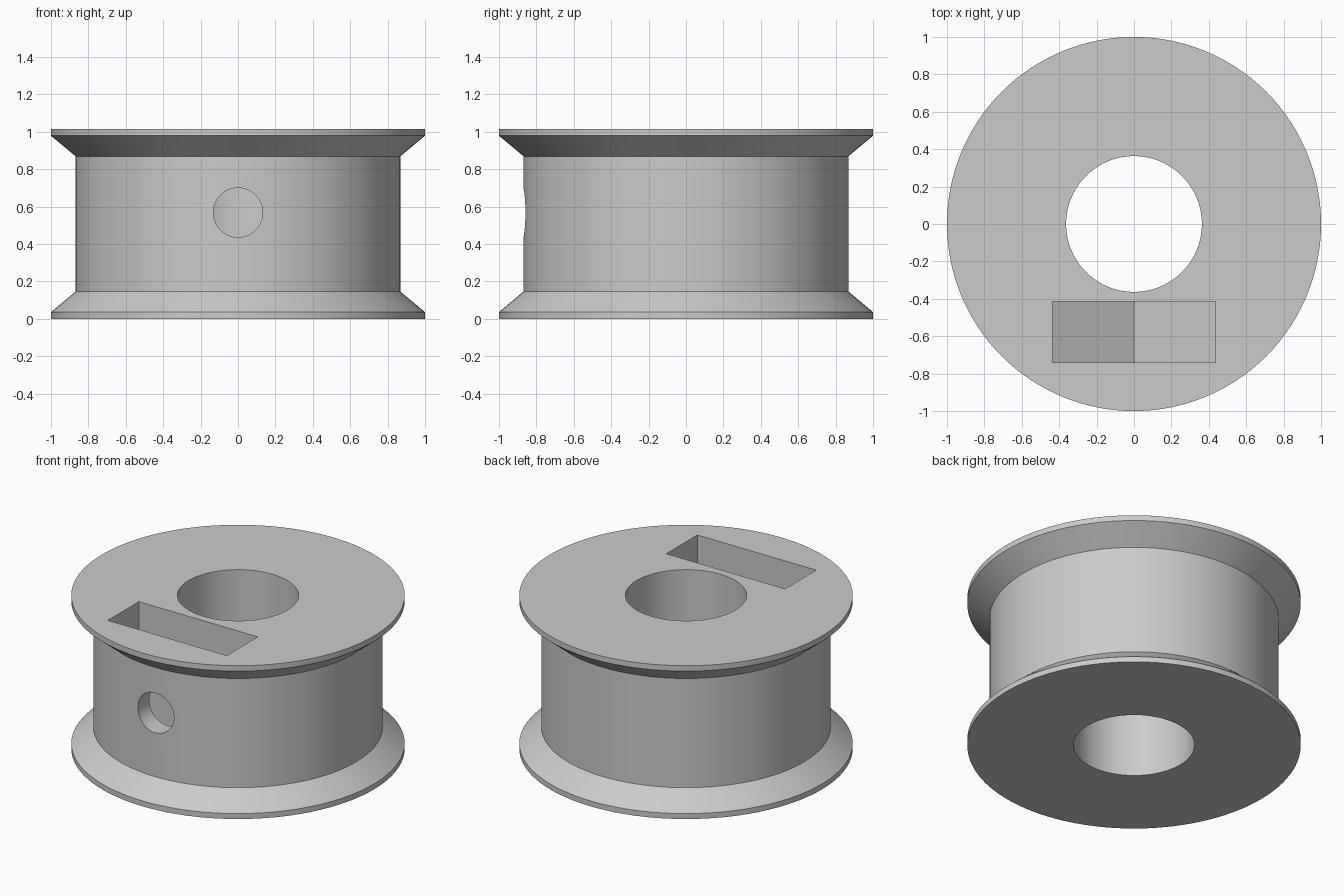
import bpy, bmesh, math
from mathutils import Matrix, Vector

cube = bpy.data.objects.get("Cube")
if cube:
    bpy.data.objects.remove(cube, do_unlink=True)

SEGMENTS = 128
BORE_R, RIM_R, DRUM_R = 0.363, 1.0, 0.868
HEIGHT, LIP, FLARE = 1.015, 0.036, 0.146
HOLE_R, HOLE_Z = 0.132, 0.568
SLOT_HALF, SLOT_FRONT, SLOT_BACK = 0.435, -0.74, -0.415

grey = bpy.data.materials.new("light grey")
grey.use_nodes = True
grey.diffuse_color = (0.6, 0.6, 0.6, 1)
grey.node_tree.nodes["Principled BSDF"].inputs["Base Color"].default_value = grey.diffuse_color


def make_object(name, bm):
    bmesh.ops.recalc_face_normals(bm, faces=bm.faces)
    mesh = bpy.data.meshes.new(name)
    bm.to_mesh(mesh)
    bm.free()
    mesh.materials.append(grey)
    obj = bpy.data.objects.new(name, mesh)
    bpy.context.collection.objects.link(obj)
    return obj


def lathe(name, profile):
    """Revolve a closed (radius, z) profile around the z axis."""
    bm = bmesh.new()
    verts = [bm.verts.new((r, 0, z)) for r, z in profile]
    edges = [bm.edges.new((verts[i - 1], verts[i])) for i in range(len(verts))]
    bmesh.ops.spin(bm, geom=verts + edges, cent=(0, 0, 0), axis=(0, 0, 1),
                   angle=math.tau, steps=SEGMENTS, use_merge=True)
    bmesh.ops.remove_doubles(bm, verts=bm.verts, dist=1e-4)
    return make_object(name, bm)


def prism(name, outline, y0, y1):
    """Extrude an (x, z) outline along y."""
    bm = bmesh.new()
    face = bm.faces.new([bm.verts.new((x, y0, z)) for x, z in outline])
    new = bmesh.ops.extrude_face_region(bm, geom=[face])["geom"]
    moved = [v for v in new if isinstance(v, bmesh.types.BMVert)]
    bmesh.ops.translate(bm, verts=moved, vec=Vector((0, y1 - y0, 0)))
    return make_object(name, bm)


# Flanged wheel with a centre bore
wheel = lathe("pulley_wheel", [
    (BORE_R, 0), (RIM_R, 0), (RIM_R, LIP), (DRUM_R, FLARE),
    (DRUM_R, HEIGHT - FLARE), (RIM_R, HEIGHT - LIP), (RIM_R, HEIGHT), (BORE_R, HEIGHT)])

# Nut slot: open at the top, with a hexagon's point at the bottom
corner = SLOT_HALF / math.sqrt(3)
slot = prism("nut_slot_cutter", [
    (-SLOT_HALF, HEIGHT + 0.2), (-SLOT_HALF, HOLE_Z - corner), (0, HOLE_Z - 2 * corner),
    (SLOT_HALF, HOLE_Z - corner), (SLOT_HALF, HEIGHT + 0.2)], SLOT_FRONT, SLOT_BACK)

# Radial screw hole from the front into the bore
bm = bmesh.new()
bmesh.ops.create_cone(bm, cap_ends=True, segments=64, radius1=HOLE_R, radius2=HOLE_R, depth=1,
                      matrix=Matrix.Translation((0, -0.6, HOLE_Z)) @ Matrix.Rotation(math.pi / 2, 4, "X"))
hole = make_object("screw_hole_cutter", bm)

# Cut both openings, then drop the cutters
bpy.ops.object.select_all(action="DESELECT")
bpy.context.view_layer.objects.active = wheel
wheel.select_set(True)
for cutter in (slot, hole):
    cutter.hide_render = True
    mod = wheel.modifiers.new(cutter.name, "BOOLEAN")
    mod.operation, mod.solver, mod.object = "DIFFERENCE", "EXACT", cutter
    bpy.ops.object.modifier_apply(modifier=mod.name)
    bpy.data.objects.remove(cutter, do_unlink=True)

bpy.ops.object.shade_smooth_by_angle(angle=math.radians(25))
